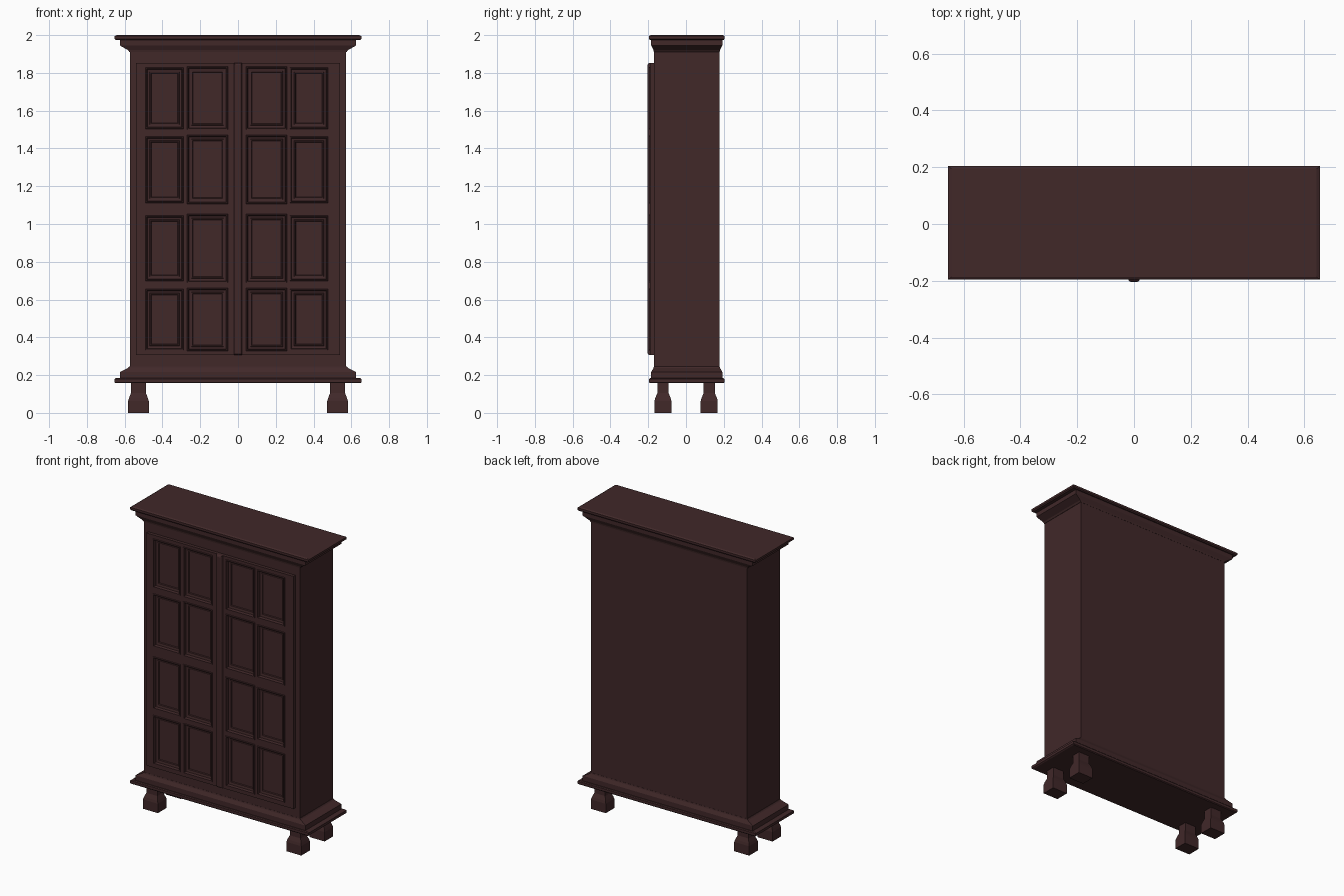
import bpy, bmesh

if "Cube" in bpy.data.objects:
    bpy.data.objects.remove(bpy.data.objects["Cube"])

CY = 0.004                      # depth centre of the carcass
wood = bpy.data.materials.new("dark_wood")
wood.diffuse_color = (0.052, 0.021, 0.022, 1)
wood.use_nodes = True
wood.node_tree.nodes["Principled BSDF"].inputs["Base Color"].default_value = wood.diffuse_color


def finish(name, bm):
    bmesh.ops.recalc_face_normals(bm, faces=bm.faces)
    me = bpy.data.meshes.new(name)
    bm.to_mesh(me)
    bm.free()
    ob = bpy.data.objects.new(name, me)
    bpy.context.collection.objects.link(ob)
    me.materials.append(wood)
    return ob


def skin(bm, rings, cap_start=True):
    """Join a list of four-point rings into a skin and cap it."""
    vs = [[bm.verts.new(p) for p in r] for r in rings]
    for a, b in zip(vs, vs[1:]):
        for i in range(4):
            j = (i + 1) % 4
            bm.faces.new((a[i], a[j], b[j], b[i]))
    if cap_start:
        bm.faces.new(vs[0])
    bm.faces.new(vs[-1])


def stack(name, cx, cy, levels):
    """Rectangular solid from (z, half width, half depth) levels."""
    bm = bmesh.new()
    skin(bm, [[(cx - w, cy - d, z), (cx + w, cy - d, z),
               (cx + w, cy + d, z), (cx - w, cy + d, z)] for z, w, d in levels])
    return finish(name, bm)


def front_rect(x0, x1, z0, z1, y, inset=0.0):
    i = inset
    return [(x0 + i, y, z0 + i), (x1 - i, y, z0 + i),
            (x1 - i, y, z1 - i), (x0 + i, y, z1 - i)]


# Carcass
stack("cabinet_body", 0, CY, [(0.22, 0.573, 0.173), (1.94, 0.573, 0.173)])

# Cornice and plinth mouldings
stack("cornice", 0, CY, [
    (1.91, 0.575, 0.174), (1.92, 0.582, 0.176), (1.945, 0.625, 0.188),
    (1.974, 0.625, 0.188), (1.974, 0.647, 0.195), (1.98, 0.655, 0.2),
    (1.994, 0.655, 0.2), (2.0, 0.643, 0.191)])
stack("plinth", 0, CY, [
    (0.157, 0.647, 0.195), (0.162, 0.655, 0.2), (0.179, 0.655, 0.2),
    (0.184, 0.647, 0.195), (0.184, 0.625, 0.188), (0.217, 0.625, 0.188),
    (0.238, 0.582, 0.176), (0.246, 0.575, 0.174)])

# Feet
for side, sx in (("left", -1), ("right", 1)):
    for end, y in (("front", -0.122), ("back", 0.123)):
        stack(f"foot_{end}_{side}", sx * 0.527, y, [
            (0, 0.055, 0.045), (0.062, 0.055, 0.045), (0.078, 0.05, 0.041),
            (0.104, 0.04, 0.03), (0.165, 0.04, 0.03)])

# Doors: stiles and rails around moulded, recessed panels
Z0, Z1 = 0.307, 1.852
BACK, FACE = -0.166, -0.190
OUTER_ROWS = [(0.335, 0.653), (0.702, 1.042), (1.115, 1.46), (1.507, 1.825)]
INNER_ROWS = [(0.331, 0.658), (0.692, 1.05), (1.11, 1.468), (1.502, 1.83)]
DOORS = {
    "left": [-0.54, (-0.487, -0.292, OUTER_ROWS), (-0.266, -0.057, INNER_ROWS), 0.0],
    "right": [0.0, (0.046, 0.256, INNER_ROWS), (0.277, 0.474, OUTER_ROWS), 0.54],
}
# Moulding section: (inset, y)
SECTION = [(-0.003, FACE), (-0.001, -0.195), (0.004, -0.195), (0.007, -0.176),
           (0.019, -0.174), (0.021, -0.178), (0.026, -0.178), (0.029, -0.172)]

for side, (xa, c1, c2, xb) in DOORS.items():
    frame, panels = bmesh.new(), bmesh.new()

    def bar(x0, x1, z0, z1):
        skin(frame, [front_rect(x0, x1, z0, z1, BACK), front_rect(x0, x1, z0, z1, FACE)])

    for x0, x1 in ((xa, c1[0]), (c1[1], c2[0]), (c2[1], xb)):
        bar(x0, x1, Z0, Z1)
    for x0, x1, rows in (c1, c2):
        stops = [Z0] + [z for r in rows for z in r] + [Z1]
        for z0, z1 in zip(stops[::2], stops[1::2]):
            bar(x0, x1, z0, z1)
        for z0, z1 in rows:
            skin(panels, [front_rect(x0, x1, z0, z1, y, i) for i, y in SECTION], False)
    # A shared vertex skin keeps the frame front free of seams
    bmesh.ops.remove_doubles(frame, verts=frame.verts, dist=1e-5)
    finish(f"{side}_door_frame", frame)
    ob = finish(f"{side}_door_panels", panels)
    # open mouldings must face the front
    if ob.data.polygons[len(SECTION) * 4 - 4].normal.y > 0:
        ob.data.flip_normals()

# Rounded closing strip between the doors
bm = bmesh.new()
skin(bm, [front_rect(-0.021, 0.021, Z0, Z1, y, i) for y, i in
          ((-0.185, 0), (-0.195, 0), (-0.201, 0.004), (-0.204, 0.011))])
finish("centre_strip", bm)
